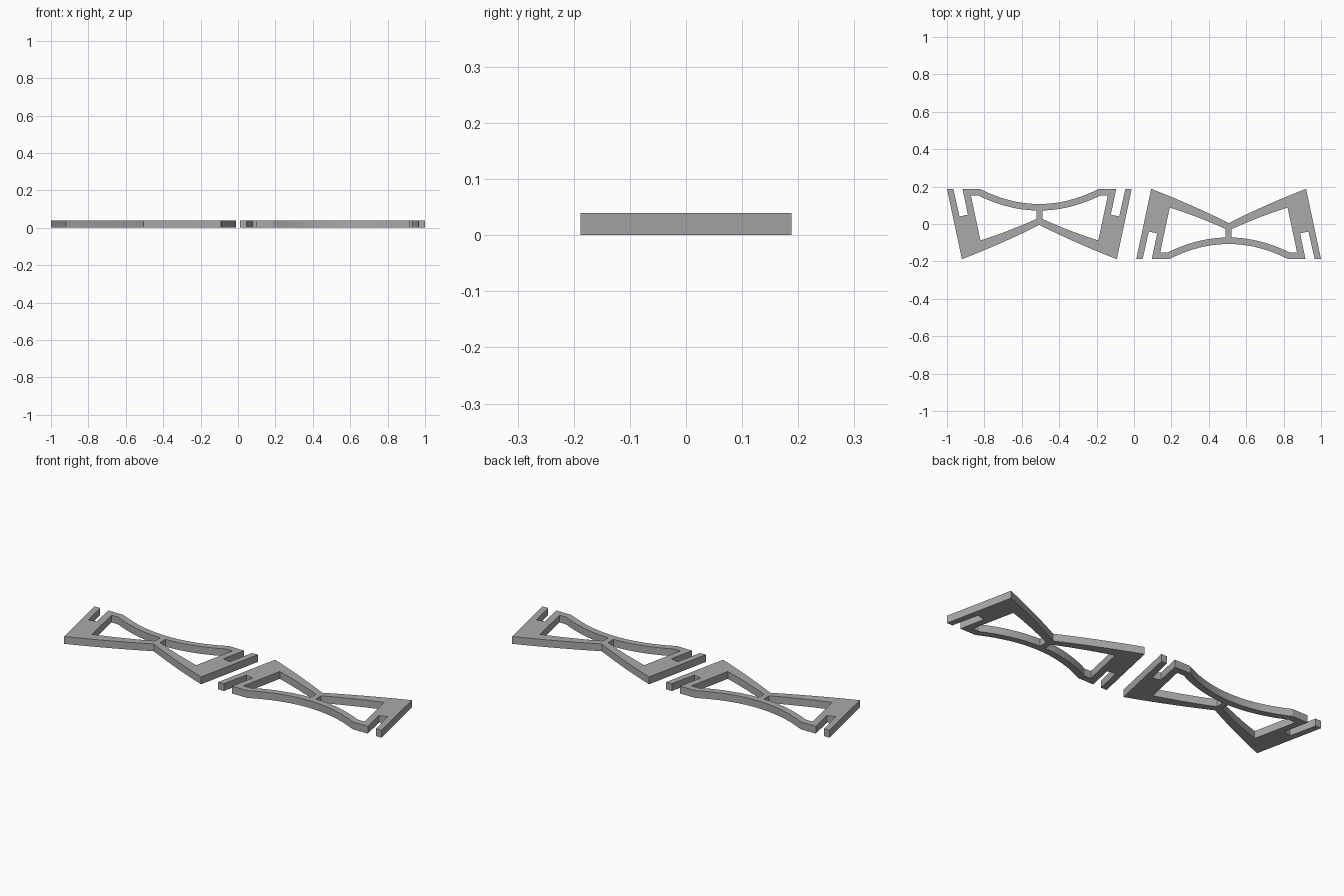
import bpy, bmesh, math

if "Cube" in bpy.data.objects:
    bpy.data.objects.remove(bpy.data.objects["Cube"])

CENTRE = 0.506     # distance of each frame's middle from x = 0
THICK = 0.04
STEPS = 14

grey = bpy.data.materials.new("plain grey")
grey.diffuse_color = (0.4, 0.4, 0.4, 1)
grey.use_nodes = True
grey.node_tree.nodes["Principled BSDF"].inputs["Base Color"].default_value = grey.diffuse_color


def arc(u0, u1, base, rise, span):
    """Shallow curved bar edge, from u0 to u1."""
    us = [u0 + (u1 - u0) * i / STEPS for i in range(STEPS + 1)]
    return [(u, base + rise * (u / span) ** 2) for u in us]


def bow(p, q, bulge):
    """Slightly bulged edge from p to q (bulge shifts y at the middle)."""
    pts = []
    for i in range(STEPS + 1):
        t = i / STEPS
        pts.append((p[0] + (q[0] - p[0]) * t,
                    p[1] + (q[1] - p[1]) * t + bulge * 4 * t * (1 - t)))
    return pts


def mirrored(pts):
    return [(-x, y) for x, y in reversed(pts)]


# Right half of the outline, from top middle to bottom middle, with the clip slot
half = arc(0, 0.318, 0.107, 0.081, 0.318)
half += [(0.411, 0.188), (0.382, 0.05), (0.427, 0.04), (0.46, 0.188), (0.494, 0.188)]
half += bow((0.414, -0.188), (0, -0.005), -0.006)
outline = half + mirrored(half)[1:-1]

# Window on the right of the middle strut
window = arc(0.016, 0.326, 0.072, 0.08, 0.326)
window += [(0.366, 0.152)]
window += bow((0.315, -0.088), (0.016, 0.027), -0.005)


def make_frame(name, x, turn):
    curve = bpy.data.curves.new(name, 'CURVE')
    curve.dimensions = '2D'
    curve.fill_mode = 'BOTH'
    curve.extrude = THICK / 2
    for pts in (outline, window, mirrored(window)):
        s = curve.splines.new('POLY')
        s.points.add(len(pts) - 1)
        for p, (px, py) in zip(s.points, pts):
            p.co = (px, py, 0, 1)
        s.use_cyclic_u = True
    ob = bpy.data.objects.new(name, curve)
    bpy.context.collection.objects.link(ob)
    ob.location = (x, 0, THICK / 2)
    ob.rotation_euler.z = turn
    bpy.ops.object.select_all(action='DESELECT')
    ob.select_set(True)
    bpy.context.view_layer.objects.active = ob
    bpy.ops.object.convert(target='MESH')
    ob = bpy.context.view_layer.objects.active
    # Weld caps to walls
    bm = bmesh.new()
    bm.from_mesh(ob.data)
    bmesh.ops.remove_doubles(bm, verts=bm.verts, dist=1e-5)
    bmesh.ops.recalc_face_normals(bm, faces=bm.faces)
    bm.to_mesh(ob.data)
    bm.free()
    ob.data.materials.clear()
    ob.data.materials.append(grey)
    bpy.ops.object.shade_smooth_by_angle(angle=math.radians(20))


make_frame("left_frame", -CENTRE, 0)
make_frame("right_frame", CENTRE, math.pi)
